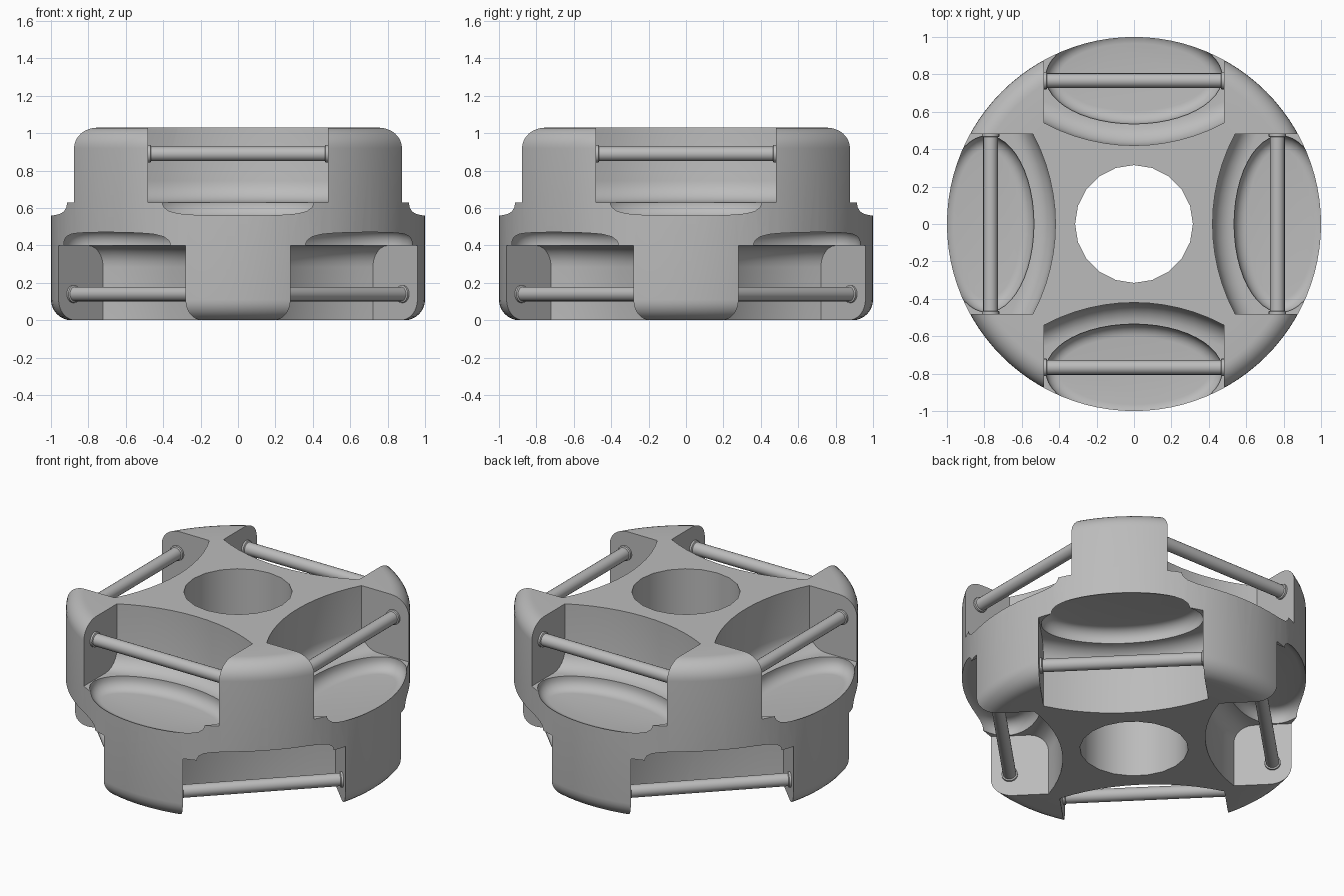
import bpy, bmesh
from math import sin, cos, pi, sqrt, radians
from mathutils import Matrix

H = 1.03          # total height
HALF = 0.48       # half width of a notch
FLOOR = 0.63      # notch floor height
PIN_R, PIN_Z = 0.767, 0.89

cube = bpy.data.objects.get("Cube")
if cube:
    bpy.data.objects.remove(cube, do_unlink=True)

grey = bpy.data.materials.new("plain grey")
grey.use_nodes = True
colour = (0.5, 0.5, 0.5, 1)
grey.diffuse_color = colour
grey.node_tree.nodes["Principled BSDF"].inputs["Base Color"].default_value = colour


def loft(name, rings, closed=False, matrix=None):
    """Skin equal-length rings of points; cap the ends unless closed."""
    bm = bmesh.new()
    loops = [[bm.verts.new(p) for p in ring] for ring in rings]
    n = len(loops[0])
    pairs = list(zip(loops, loops[1:]))
    if closed:
        pairs.append((loops[-1], loops[0]))
    else:
        bm.faces.new(loops[0])
        bm.faces.new(loops[-1])
    for a, b in pairs:
        for i in range(n):
            j = (i + 1) % n
            bm.faces.new((a[i], a[j], b[j], b[i]))
    if matrix:
        bmesh.ops.transform(bm, matrix=matrix, verts=bm.verts)
    bmesh.ops.recalc_face_normals(bm, faces=bm.faces)
    mesh = bpy.data.meshes.new(name)
    bm.to_mesh(mesh)
    bm.free()
    mesh.materials.append(grey)
    obj = bpy.data.objects.new(name, mesh)
    bpy.context.collection.objects.link(obj)
    return obj


def circle(r, z, n):
    return [(r * cos(2 * pi * i / n), r * sin(2 * pi * i / n), z) for i in range(n)]


def activate(obj):
    bpy.ops.object.select_all(action="DESELECT")
    obj.select_set(True)
    bpy.context.view_layer.objects.active = obj


def cut(target, cutter):
    mod = target.modifiers.new("cut", "BOOLEAN")
    mod.operation, mod.solver, mod.object = "DIFFERENCE", "EXACT", cutter
    activate(target)
    bpy.ops.object.modifier_apply(modifier=mod.name)
    bpy.data.objects.remove(cutter, do_unlink=True)


def notch_rings():
    # box with a bowed inner wall and a fillet down to the floor
    f = 0.115
    levels = [(FLOOR + f * (1 - cos(a)), f * (1 - sin(a)))
              for a in (pi / 2 * k / 6 for k in range(7))] + [(1.3, 0)]
    rings = []
    for z, off in levels:
        ring = []
        for i in range(13):
            t = HALF * (i / 6 - 1)
            ring.append((t, 1.44 - sqrt(1.02 ** 2 - t * t) + off, z))
        rings.append(ring + [(HALF, 1.3, z), (-HALF, 1.3, z)])
    return rings


def dish_rings():
    # shallow oval recess with a rounded bottom edge
    r = 0.07
    levels = [(0.55 + r * (1 - cos(a)), r * (1 - sin(a)))
              for a in (pi / 2 * k / 6 for k in range(7))] + [(FLOOR + 0.004, 0)]
    return [[((0.472 - d) * cos(2 * pi * i / 48),
              0.785 + (0.25 - d) * sin(2 * pi * i / 48), z) for i in range(48)]
            for z, d in levels]


# Hub: lathed disc with rounded rims
e = 0.11
steps = [pi / 2 * k / 8 for k in range(9)]
outer = [(1 - e + e * sin(a), e - e * cos(a)) for a in steps]
outer += [(r, H - z) for r, z in reversed(outer)]
hub = loft("hub", [circle(r, z, 96) for r, z in outer])
cut(hub, loft("bore_cutter", [circle(0.315, z, 20) for z in (-0.2, 1.2)]))

# Four upper notches, and four lower ones turned by an eighth
flip = Matrix.Translation((0, 0, H)) @ Matrix.Diagonal((1, 1, -1, 1))
for level, start, mirror in (("upper", 0, Matrix.Identity(4)), ("lower", 45, flip)):
    for k in range(4):
        place = Matrix.Rotation(radians(start + 90 * k), 4, "Z") @ mirror
        cut(hub, loft("notch_cutter", notch_rings(), matrix=place))
        cut(hub, loft("dish_cutter", dish_rings(), matrix=place))

        # Cross pin with a small collar at each end
        profile = [(-0.5, 0.047), (-0.468, 0.047), (-0.464, 0.039)]
        profile += [(-x, r) for x, r in reversed(profile)]
        rings = [[(x, PIN_R + r * cos(2 * pi * i / 20), PIN_Z + r * sin(2 * pi * i / 20))
                  for i in range(20)] for x, r in profile]
        pin = loft(f"{level}_pin_{k + 1}", rings, matrix=place)
        activate(pin)
        bpy.ops.object.shade_smooth_by_angle(angle=radians(35))

activate(hub)
bpy.ops.object.shade_smooth_by_angle(angle=radians(30))
